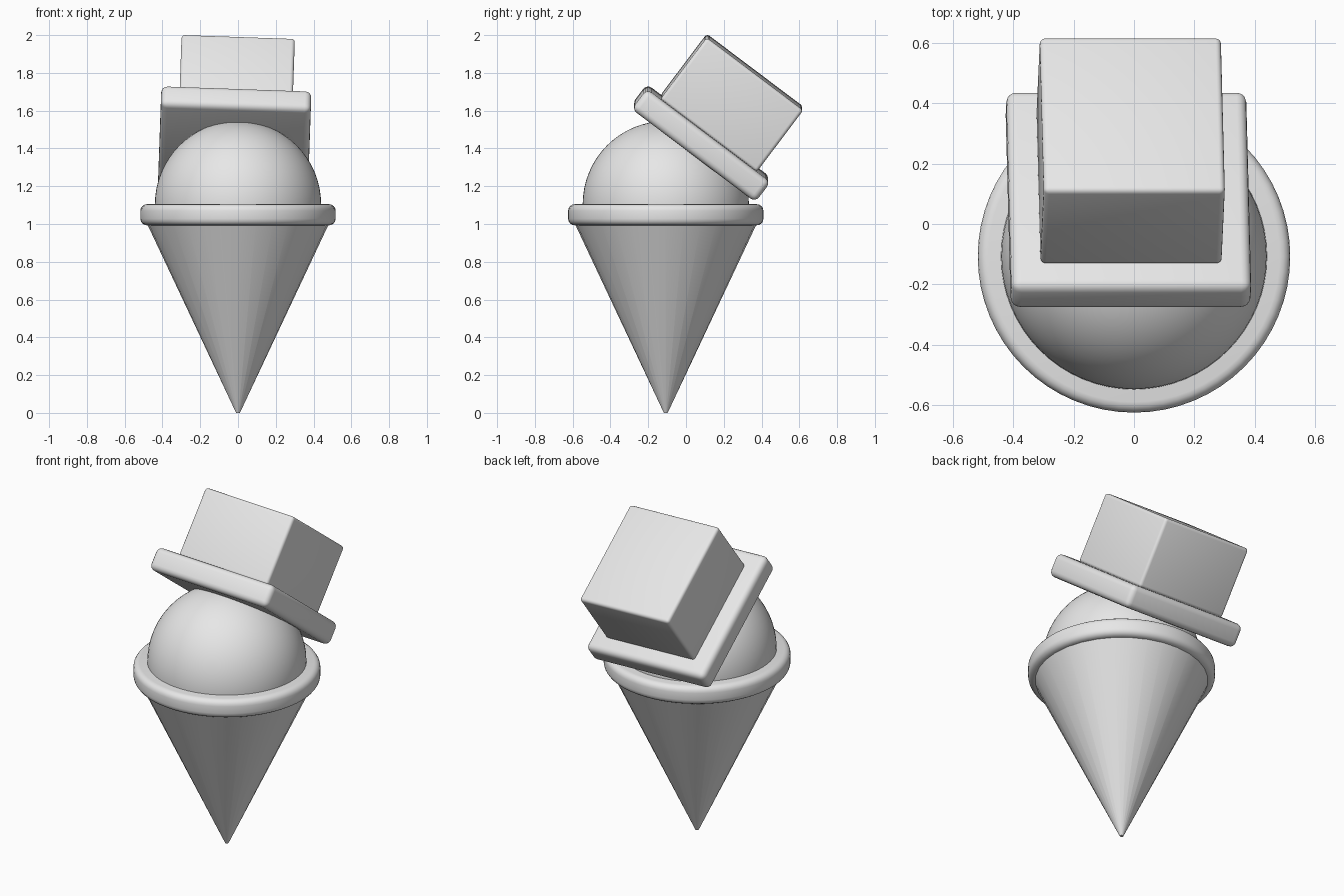
import bpy, math

if "Cube" in bpy.data.objects:
    bpy.data.objects.remove(bpy.data.objects["Cube"])

AXIS_Y = -0.107                      # the cone stands slightly forward
HAT_TILT = (math.radians(-37), math.radians(2), 0)

grey = bpy.data.materials.new("light_grey")
grey.diffuse_color = (0.8, 0.8, 0.8, 1)
grey.use_nodes = True
grey.node_tree.nodes["Principled BSDF"].inputs["Base Color"].default_value = grey.diffuse_color


def finish(name, bevel=0, segments=4):
    """Name the active object, round its sharp edges, shade and colour it."""
    ob = bpy.context.object
    ob.name = name
    ob.data.materials.append(grey)
    if bevel:
        mod = ob.modifiers.new("round", 'BEVEL')
        mod.width, mod.segments = bevel, segments
        mod.limit_method, mod.angle_limit = 'ANGLE', math.radians(50)
        bpy.ops.object.modifier_apply(modifier=mod.name)
    bpy.ops.object.shade_smooth_by_angle(angle=math.radians(35))
    return ob


def box(name, location, size, bevel):
    bpy.ops.mesh.primitive_cube_add(size=1, location=location, rotation=HAT_TILT)
    bpy.context.object.scale = size
    bpy.ops.object.transform_apply(location=False, rotation=False, scale=True)
    return finish(name, bevel)


# Cone, with a tiny blunt tip
bpy.ops.mesh.primitive_cone_add(vertices=32, radius1=0.01, radius2=0.495, depth=1.03,
                                location=(0, AXIS_Y, 0.515))
finish("cone")

# Rounded rim around the cone mouth
bpy.ops.mesh.primitive_cylinder_add(vertices=64, radius=0.517, depth=0.112,
                                    location=(0, AXIS_Y, 1.049))
finish("cone_rim", 0.035)

# Scoop
bpy.ops.mesh.primitive_uv_sphere_add(segments=64, ring_count=32, radius=0.44,
                                     location=(0, AXIS_Y, 1.105))
finish("scoop")

# Square hat tipped over the back of the scoop
box("hat_brim", (-0.0185, 0.080, 1.428), (0.795, 0.82, 0.134), 0.033)
box("hat_crown", (-0.011, 0.242, 1.641), (0.60, 0.64, 0.41), 0.018)
